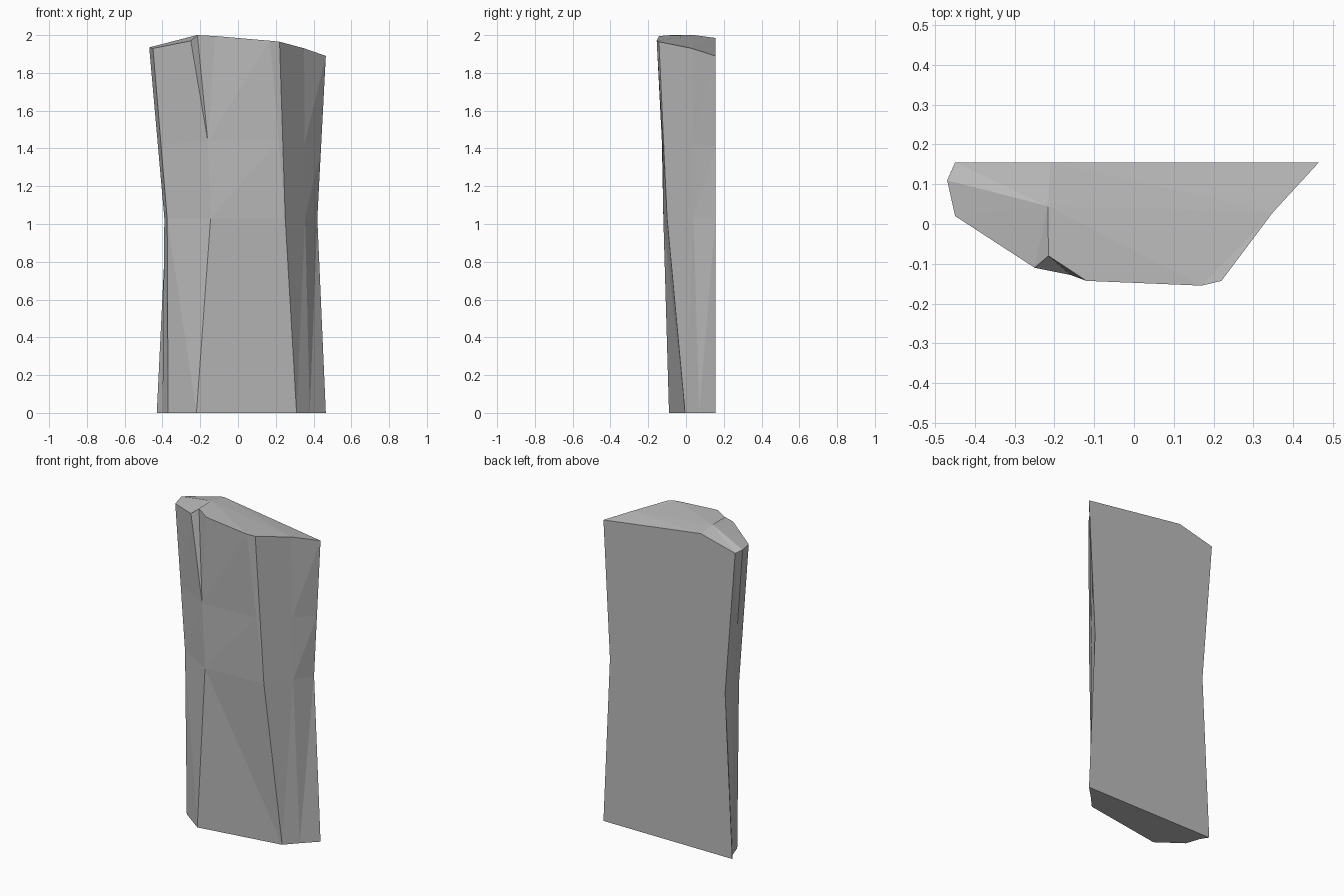
import bpy
import bmesh
from mathutils import Vector

cube = bpy.data.objects.get("Cube")
if cube:
    bpy.data.objects.remove(cube)

stone = bpy.data.materials.new("grey_stone")
stone.use_nodes = True
colour = (0.5, 0.5, 0.5, 1)
stone.diffuse_color = colour
stone.node_tree.nodes["Principled BSDF"].inputs["Base Color"].default_value = colour

# Outlines run from the back -x corner, along the front, to the back +x corner
foot = [(-.43, .155), (-.40, .11), (-.37, .02), (-.22, -.09), (.31, -.005),
        (.38, .07), (.465, .155)]
waist = [(-.38, .155), (-.39, .09), (-.375, .01), (-.145, -.12), (.25, -.10),
         (.355, .04), (.42, .155)]
rim = [(-.45, .155, 1.925), (-.47, .11, 1.935), (-.45, .02, 1.93),
       (-.25, -.11, 1.97), (-.215, -.08, 2), (-.12, -.143, 1.995),
       (.17, -.155, 1.97), (.22, -.143, 1.965), (.35, .03, 1.93),
       (.465, .155, 1.89)]
notch_tip = Vector((-.16, -.128, 1.44))


def expand(outline, z):
    """Repeat the front crease and the corner so that the ring matches the rim."""
    a, b, c, crease, corner, h, i = [Vector((x, y, z)) for x, y in outline]
    return [a, b, c, crease, crease, crease, corner, corner, h, i]


low = expand(foot, 0)
mid = expand(waist, 1.03)
top = [Vector(p) for p in rim]
shoulder = [m.lerp(t, .44) for m, t in zip(mid, top)]
shoulder[3:6] = [notch_tip] * 3

bm = bmesh.new()
rings = [[bm.verts.new(p) for p in ring] for ring in (low, mid, shoulder, top)]

# Front and side walls
for lower, upper in zip(rings, rings[1:]):
    for j in range(len(lower) - 1):
        bm.faces.new((lower[j], lower[j + 1], upper[j + 1], upper[j]))

# Sloping crown around a ridge
ridge = bm.verts.new((-.217, .045, 2))
peak = bm.verts.new((-.21, .155, 1.985))
t = rings[-1]
for face in ((ridge, *t[4:9]), (ridge, *t[1:5]),
             (ridge, peak, t[0], t[1]), (ridge, t[8], t[9], peak)):
    bm.faces.new(face)

# Flat back and base
bm.faces.new([r[0] for r in rings] + [peak] + [r[-1] for r in reversed(rings)])
bm.faces.new(rings[0])

bmesh.ops.remove_doubles(bm, verts=bm.verts, dist=.0005)
bmesh.ops.triangulate(bm, faces=[f for f in bm.faces if len(f.verts) > 3])
bmesh.ops.recalc_face_normals(bm, faces=bm.faces)

mesh = bpy.data.meshes.new("stone_slab")
bm.to_mesh(mesh)
bm.free()
mesh.materials.append(stone)
bpy.context.collection.objects.link(bpy.data.objects.new("stone_slab", mesh))
